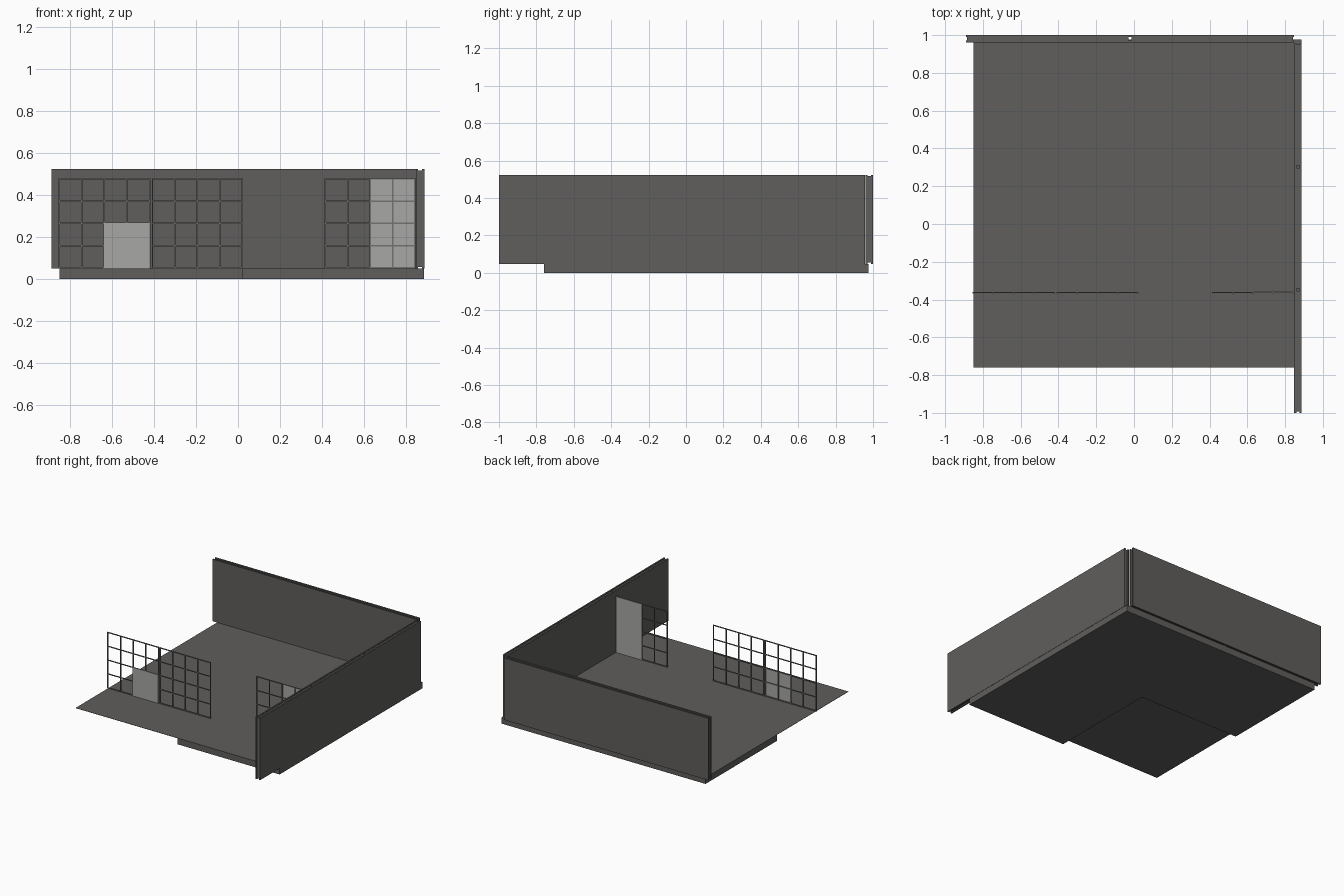
import bpy, bmesh
from mathutils import Vector

if "Cube" in bpy.data.objects:
    bpy.data.objects.remove(bpy.data.objects["Cube"])


def material(name, r, g, b):
    m = bpy.data.materials.new(name)
    m.diffuse_color = (r, g, b, 1)
    m.use_nodes = True
    m.node_tree.nodes["Principled BSDF"].inputs["Base Color"].default_value = m.diffuse_color
    return m


DARK = material("dark grey", 0.115, 0.112, 0.108)
MID = material("frame grey", 0.17, 0.168, 0.162)
LIGHT = material("light grey", 0.39, 0.39, 0.375)


def boxes(name, mat, spans):
    """One object from several boxes, each (x0, x1, y0, y1, z0, z1)."""
    bm = bmesh.new()
    for x0, x1, y0, y1, z0, z1 in spans:
        verts = bmesh.ops.create_cube(bm, size=1)["verts"]
        size = Vector((x1 - x0, y1 - y0, z1 - z0))
        mid = Vector((x0 + x1, y0 + y1, z0 + z1)) / 2
        for v in verts:
            v.co = v.co * size + mid
    me = bpy.data.meshes.new(name)
    bm.to_mesh(me)
    bm.free()
    me.materials.append(mat)
    ob = bpy.data.objects.new(name, me)
    bpy.context.collection.objects.link(ob)
    return ob


# Floor base: L-shaped plinth with the front left quarter left open
X0, XM, X1 = -0.85, 0.018, 0.886
Y0, YM, Y1 = -0.76, 0.108, 0.976
TOP = 0.048
bm = bmesh.new()
outline = [(XM, Y0), (X1, Y0), (X1, Y1), (X0, Y1), (X0, YM), (XM, YM)]
face = bm.faces.new([bm.verts.new((x, y, 0)) for x, y in outline])
ext = bmesh.ops.extrude_face_region(bm, geom=[face])["geom"]
bmesh.ops.translate(bm, vec=(0, 0, TOP),
                    verts=[g for g in ext if isinstance(g, bmesh.types.BMVert)])
bmesh.ops.recalc_face_normals(bm, faces=bm.faces)
me = bpy.data.meshes.new("floor_base")
bm.to_mesh(me)
bm.free()
me.materials.append(DARK)
bpy.context.collection.objects.link(bpy.data.objects.new("floor_base", me))

# Thin floor sheet over the open quarter
boxes("floor_sheet", DARK, [(X0, XM, Y0, YM, TOP - 0.002, TOP)])


# Wall panels: two skins round a core that is set back, leaving a rim groove
WALL_Z = (TOP, 0.524)
SKIN, GROOVE = 0.011, 0.007


def wall_panel(name, along_x, a0, a1, t0, t1):
    z0, z1 = WALL_Z
    layers = [(a0, a1, t0, t0 + SKIN, z0, z1),
              (a0, a1, t1 - SKIN, t1, z0, z1),
              (a0 + GROOVE, a1 - GROOVE, t0 + SKIN, t1 - SKIN, z0 + GROOVE, z1 - GROOVE)]
    if not along_x:
        layers = [(c, d, a, b, e, f) for a, b, c, d, e, f in layers]
    boxes(name, DARK, layers)


for i in range(2):
    a = -0.89 + i * 0.869
    wall_panel(f"back_wall_{i + 1}", True, a, a + 0.869, 0.96, 1.0)
for i in range(3):
    a = -1.0 + i * 0.652
    wall_panel(f"right_wall_{i + 1}", False, a, a + 0.652, 0.848, 0.888)

# Window grids, four panes by four
FY0, FY1 = -0.367, -0.360
BAR = 0.007
ZB, ZT = TOP, 0.48


def window(name, x0, x1):
    bars = []
    for i in range(5):
        x = x0 + (x1 - x0 - BAR) * i / 4
        z = ZB + (ZT - ZB - BAR) * i / 4
        bars.append((x, x + BAR, FY0, FY1, ZB, ZT))
        bars.append((x0, x1, FY0 + 0.001, FY1 - 0.001, z, z + BAR))
    boxes(name, MID, bars)


window("window_left", -0.856, -0.418)
window("window_middle", -0.411, 0.024)
window("window_right", 0.412, 0.847)

# Light infill plates: one in front of the bars, one behind
boxes("left_infill_plate", LIGHT, [(-0.641, -0.421, FY0 - 0.002, FY0, TOP, 0.267)])
boxes("right_infill_plate", LIGHT, [(0.629, 0.844, FY1, FY1 + 0.002, TOP, 0.477)])
